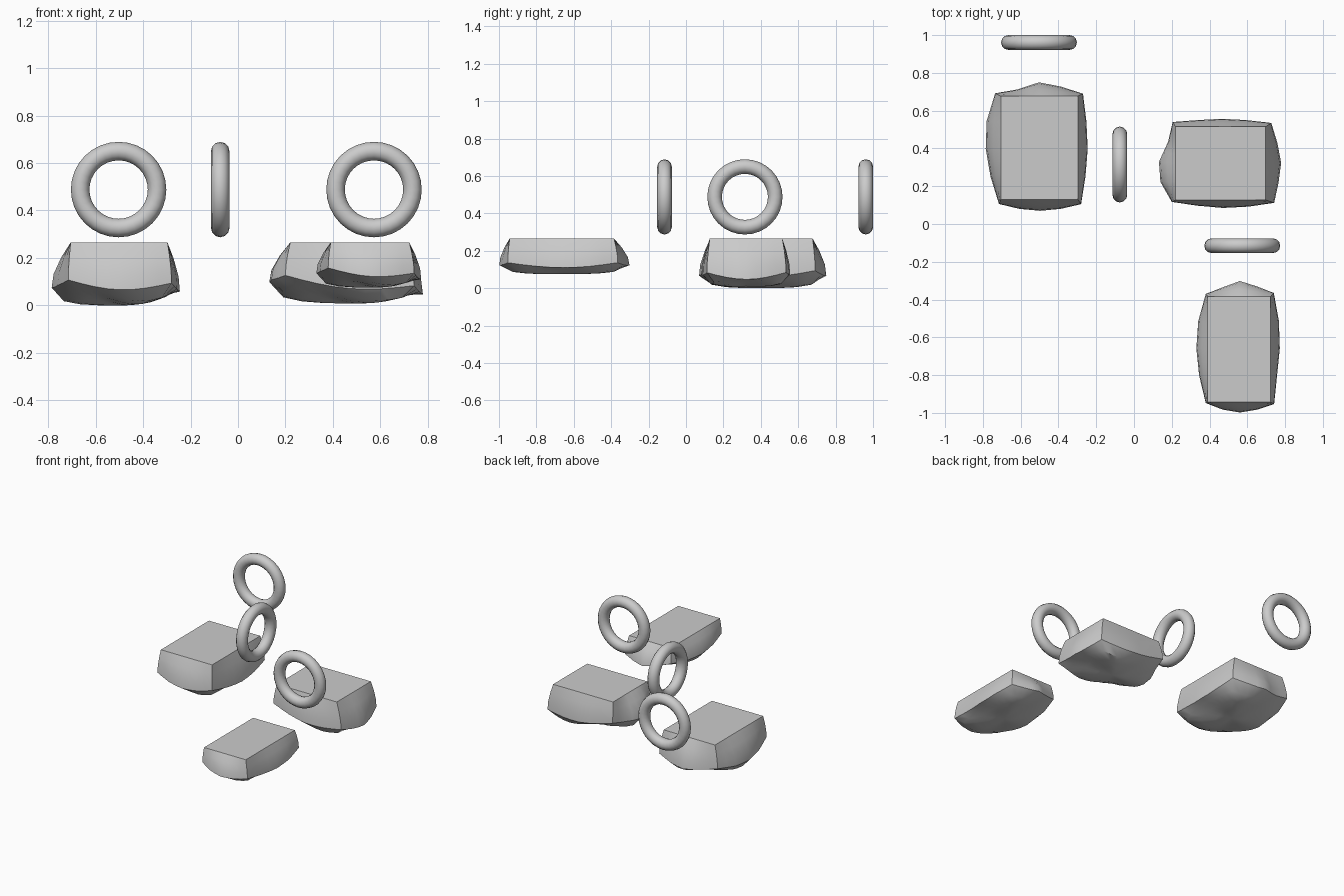
import bpy, bmesh, math

if "Cube" in bpy.data.objects:
    bpy.data.objects.remove(bpy.data.objects["Cube"])

TOP = 0.265
SEG = 8  # points along each rock side


def finish(obj, angle):
    bpy.ops.object.select_all(action='DESELECT')
    obj.select_set(True)
    bpy.context.view_layer.objects.active = obj
    bpy.ops.object.shade_smooth_by_angle(angle=math.radians(angle))


def sample(values, t):
    # smooth interpolation through five evenly spaced offsets
    f = t * (len(values) - 1)
    i = min(int(f), len(values) - 2)
    s = (1 - math.cos((f - i) * math.pi)) / 2
    return values[i] + (values[i + 1] - values[i]) * s


def outline(x0, x1, y0, y1, bulges, amount):
    # counter-clockwise outline: south, east, north, west
    S, E, N, W = [[b * amount for b in side] for side in bulges]
    corners = [(x0 - W[4], y0 - S[0]), (x1 + E[0], y0 - S[4]),
               (x1 + E[4], y1 + N[0]), (x0 - W[0], y1 + N[4])]
    pts = []
    for k, side in enumerate((S, E, N, W)):
        a, b = corners[k], corners[(k + 1) % 4]
        for i in range(SEG):
            t = i / SEG
            x, y = a[0] + (b[0] - a[0]) * t, a[1] + (b[1] - a[1]) * t
            d = sample(side, t)
            if k == 0:
                y = y0 - d
            elif k == 1:
                x = x1 + d
            elif k == 2:
                y = y1 + d
            else:
                x = x0 - d
            pts.append((x, y, math.sin(math.pi * t)))
    return pts


def rock_platform(name, rect, bulges, bottom, tilt):
    x0, x1, y0, y1 = rect
    cx, cy, height = (x0 + x1) / 2, (y0 + y1) / 2, TOP - bottom
    bm = bmesh.new()
    rim = outline(*rect, bulges, 1.0)

    def rim_z(p):
        return bottom + height * (0.38 - 0.13 * p[2]) + tilt * (p[0] - cx)

    # flat top, bulging sides, lower rim
    rings = []
    for amount, drop in ((0, 0), (0.5, 0.33), (0.9, 0.7), (1, 1)):
        pts = outline(*rect, bulges, amount)
        rings.append([bm.verts.new((p[0], p[1], TOP + (rim_z(r) - TOP) * drop))
                      for p, r in zip(pts, rim)])
    # lumpy underside
    for scale, drop in ((0.82, 0.5), (0.58, 0.75), (0.3, 0.9)):
        ring = []
        for i, p in enumerate(rim):
            a = 2 * math.pi * i / len(rim)
            lump = height * 0.09 * math.sin(3 * a + 0.8) * scale
            z = rim_z(p) * (1 - drop) + bottom * drop + lump
            ring.append(bm.verts.new((cx + (p[0] - cx) * scale,
                                      cy + (p[1] - cy) * scale,
                                      max(z, bottom))))
        rings.append(ring)
    n = len(rim)
    bm.faces.new(rings[0])
    for a, b in zip(rings, rings[1:]):
        for i in range(n):
            j = (i + 1) % n
            bm.faces.new((a[i], b[i], b[j], a[j]))
    tip = bm.verts.new((cx, cy, bottom))
    for i in range(n):
        bm.faces.new((rings[-1][i], tip, rings[-1][(i + 1) % n]))
    bmesh.ops.recalc_face_normals(bm, faces=bm.faces)
    mesh = bpy.data.meshes.new(name)
    bm.to_mesh(mesh)
    bm.free()
    obj = bpy.data.objects.new(name, mesh)
    bpy.context.collection.objects.link(obj)
    finish(obj, 35)


def ring(name, location, rotation):
    bpy.ops.mesh.primitive_torus_add(major_segments=32, minor_segments=12,
                                     major_radius=0.162, minor_radius=0.039,
                                     location=location, rotation=rotation)
    bpy.context.object.name = name
    finish(bpy.context.object, 60)


# floating rock platforms
rock_platform("left_rock", (-0.705, -0.297, 0.13, 0.677), (
    (0.024, 0.05, 0.06, 0.05, 0.025), (0.017, 0.04, 0.052, 0.045, 0.027),
    (0.013, 0.05, 0.073, 0.035, 0.015), (0.03, 0.075, 0.08, 0.055, 0.01)),
    0.0, -0.03)
rock_platform("right_rock", (0.22, 0.697, 0.127, 0.515), (
    (0.01, 0.03, 0.042, 0.035, 0.015), (0.045, 0.068, 0.082, 0.062, 0.03),
    (0.02, 0.035, 0.042, 0.035, 0.025), (0.015, 0.04, 0.088, 0.08, 0.02)),
    0.008, -0.08)
rock_platform("front_rock", (0.39, 0.722, -0.943, -0.385), (
    (0.005, 0.04, 0.055, 0.04, 0.01), (0.02, 0.035, 0.05, 0.045, 0.018),
    (0.02, 0.055, 0.083, 0.05, 0.015), (0.01, 0.05, 0.06, 0.045, 0.01)),
    0.075, -0.06)

# upright rings
H = math.pi / 2
ring("back_ring", (-0.503, 0.961, 0.488), (H, 0, 0))
ring("middle_ring", (-0.075, 0.315, 0.488), (0, H, 0))
ring("front_ring", (0.573, -0.115, 0.488), (H, 0, 0))
